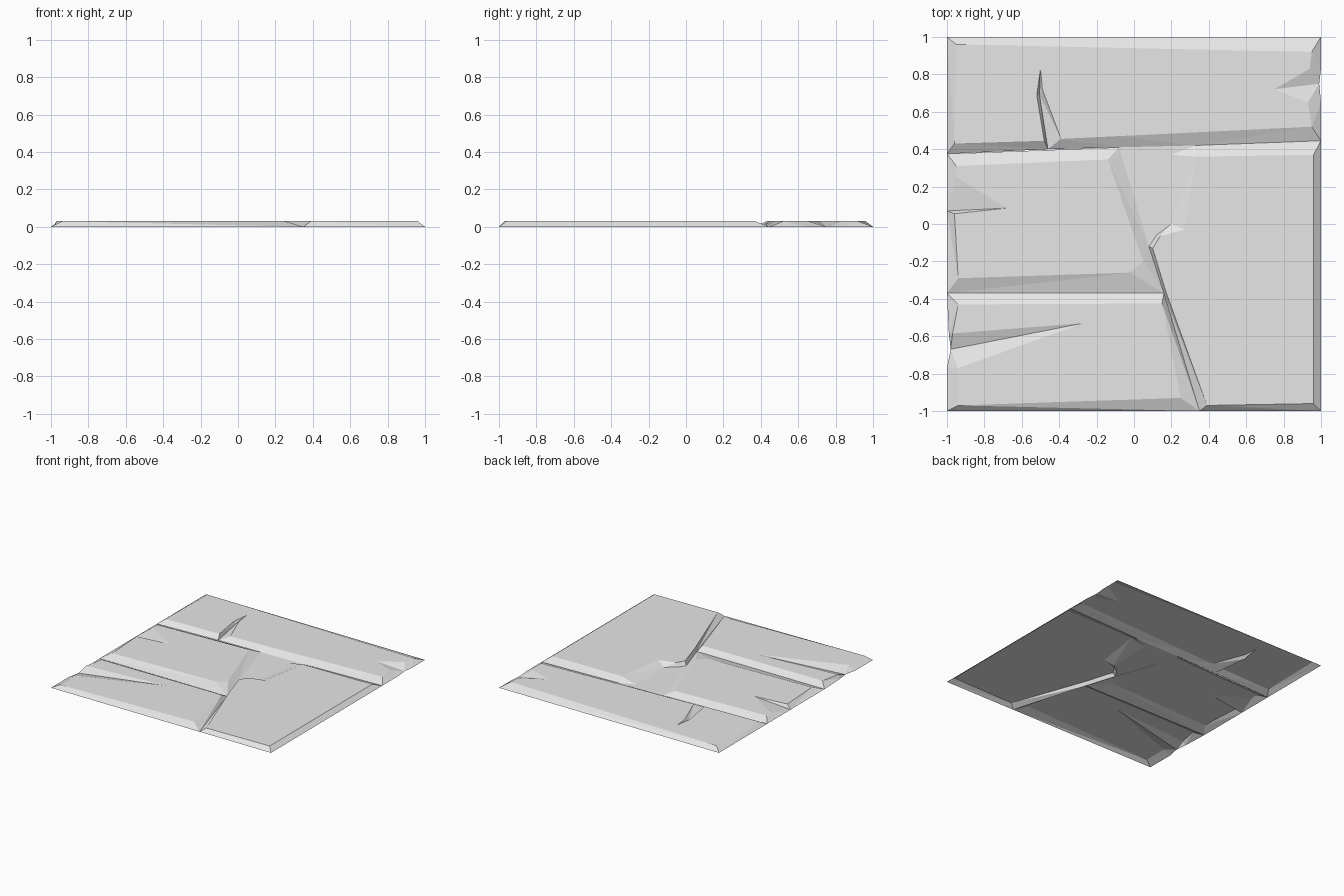
import bpy
import bmesh

TOP = 0.03      # height of the slab faces
GROOVE = 0.0    # height of the joints between slabs

default_cube = bpy.data.objects.get("Cube")
if default_cube:
    bpy.data.objects.remove(default_cube, do_unlink=True)

# Single stone material
stone = bpy.data.materials.new("stone_grey")
stone.use_nodes = True
stone_colour = (0.8, 0.8, 0.8, 1)
stone.diffuse_color = stone_colour
stone.node_tree.nodes["Principled BSDF"].inputs["Base Color"].default_value = stone_colour


def finish(bm, name):
    """Weld collapsed corners, triangulate and turn the bmesh into a flat shaded object."""
    bmesh.ops.remove_doubles(bm, verts=bm.verts, dist=0.0001)
    bmesh.ops.triangulate(bm, faces=bm.faces)
    mesh = bpy.data.meshes.new(name)
    bm.to_mesh(mesh)
    bm.free()
    mesh.materials.append(stone)
    bpy.context.collection.objects.link(bpy.data.objects.new(name, mesh))


def slab(name, profile):
    """Build an open slab from counter-clockwise pairs: (foot point, rim point).

    Each foot lies in the joint unless it carries its own height.
    The rim encloses the flat top, and sloped faces join the two loops.
    """
    bm = bmesh.new()
    feet, rims = [], []
    for foot, rim in profile:
        height = foot[2] if len(foot) > 2 else GROOVE
        feet.append(bm.verts.new((foot[0], foot[1], height)))
        rims.append(bm.verts.new((rim[0], rim[1], TOP)))

    # Weld repeated rim points in the face loop before filling the top
    loop = [v for i, v in enumerate(rims) if (v.co - rims[i - 1].co).length > 0.0001]
    bm.faces.new(loop)
    for i in range(len(profile)):
        bm.faces.new((feet[i - 1], feet[i], rims[i], rims[i - 1]))
    finish(bm, name)


# Joint corners shared by neighbouring slabs
west_upper, east_upper = (-1, .375), (1, .445)
west_lower, junction = (-1, -.37), (.16, -.37)
north_junction, south_junction = (-.08, .41), (.35, -1)
broken_corner, floor_end = (.08, -.12), (.33, .42)
floor_corner, floor_bend, floor_side = (.2, .37), (.12, -.06), (.2, 0)

# Back slab, with a forked crack at the front and a chip on its left end
crack_mouth, crack_bed = (-.46, .4), (-.505, .69, .008)
slab("back_slab", [
    (west_upper, (-.96, .43)),
    (crack_mouth, (-.48, .445)),
    (crack_bed, (-.52, .69)),
    ((-.5, .83, TOP), (-.5, .83)),
    (crack_bed, (-.49, .72)),
    (crack_mouth, (-.39, .455)),
    (north_junction, (-.08, .47)),
    (floor_end, (.33, .49)),
    (east_upper, (.95, .52)),
    ((1, .65), (.93, .65)),
    ((.99, .75), (.75, .72)),
    ((1, .83), (.94, .83)),
    ((1, 1), (.95, .92)),
    ((-1, 1), (-.95, .96)),
])

# Middle slab, with a sliver broken out of its outer edge
slab("middle_slab", [
    (west_lower, (-.94, -.29)),
    (junction, (-.02, -.26)),
    (junction, (.05, -.2)),
    (broken_corner, (.02, -.12)),
    (north_junction, (-.14, .345)),
    (west_upper, (-.95, .31)),
    ((-1, .25), (-.95, .25)),
    ((-1, .07), (-.68, .085)),
    ((-1, .06), (-.96, .055)),
])

# Large slab, missing its broken inner corner
slab("large_slab", [
    (south_junction, (.39, -.97)),
    ((1, -1), (.96, -.96)),
    (east_upper, (.96, .37)),
    (floor_end, (.33, .36)),
    (floor_corner, (.33, .36)),
    (floor_side, (.27, -.03)),
    (floor_bend, (.14, -.065)),
    (broken_corner, (.1, -.13)),
    (junction, (.17, -.36)),
])

# Front slab, with a long wedge chip
slab("front_slab", [
    ((-1, -1), (-.94, -.97)),
    (south_junction, (.25, -.93)),
    (junction, (.15, -.425)),
    (west_lower, (-.94, -.43)),
    ((-.99, -.585), (-.97, -.585)),
    ((-.98, -.67), (-.27, -.53)),
    ((-1, -.77), (-.94, -.77)),
])

# Sunken floor exposed where the large slab's corner is broken away
floor = bmesh.new()
corners = (north_junction, broken_corner, floor_bend, floor_side, floor_corner, floor_end)
floor.faces.new([floor.verts.new((x, y, GROOVE)) for x, y in corners])
finish(floor, "sunken_floor")
